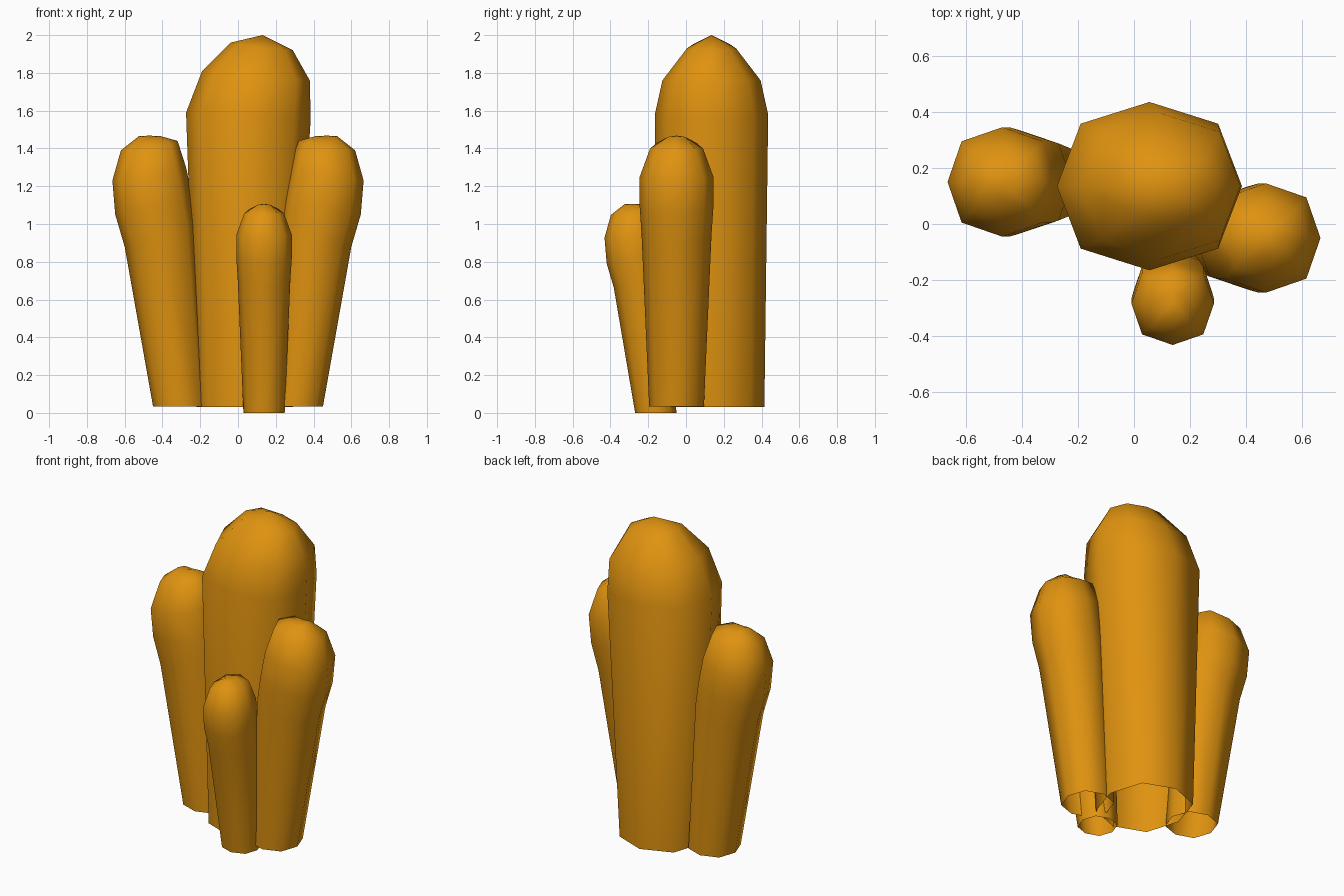
import bpy, bmesh, math
from mathutils import Matrix

if "Cube" in bpy.data.objects:
    bpy.data.objects.remove(bpy.data.objects["Cube"])

mat = bpy.data.materials.new("orange")
mat.diffuse_color = (0.74, 0.29, 0.005, 1)
mat.use_nodes = True
mat.node_tree.nodes["Principled BSDF"].inputs["Base Color"].default_value = mat.diffuse_color


def column(name, rings, tip, matrix):
    """Open-bottomed eight-sided stalk; ring = (x_low, z_low, x_high, z_high, y_radius, y_edge_z)."""
    bm = bmesh.new()
    loops = []
    for xl, zl, xr, zr, ry, zm in rings:
        loop = []
        for i in range(8):
            a = i * math.pi / 4
            k = 1.05 if i % 2 else 1.0      # slightly squared octagon
            c, s = math.cos(a) * k, math.sin(a) * k
            side = zr if c > 0 else zl
            z = zm + (side - zm) * abs(c)
            loop.append(bm.verts.new(((xl + xr) / 2 + c * (xr - xl) / 2, s * ry, z)))
        loops.append(loop)
    for a, b in zip(loops, loops[1:]):
        for i in range(8):
            j = (i + 1) % 8
            bm.faces.new((a[i], a[j], b[j], b[i]))
    # closed rounded tip
    top = bm.verts.new((tip[0], 0, tip[1]))
    for i in range(8):
        bm.faces.new((loops[-1][i], loops[-1][(i + 1) % 8], top))
    bm.transform(matrix)
    bmesh.ops.recalc_face_normals(bm, faces=bm.faces)
    for f in bm.faces:
        f.smooth = True
    me = bpy.data.meshes.new(name)
    bm.to_mesh(me)
    bm.free()
    me.materials.append(mat)
    ob = bpy.data.objects.new(name, me)
    bpy.context.collection.objects.link(ob)


# tall central stalk
column("tall_stalk", [
    (-0.22, 0.03, 0.29, 0.03, 0.28, 0.03),
    (-0.275, 1.59, 0.385, 1.56, 0.30, 1.58),
    (-0.19, 1.81, 0.38, 1.76, 0.26, 1.76),
    (-0.04, 1.96, 0.29, 1.92, 0.13, 1.93),
], (0.13, 2.0), Matrix.Translation((0, 0.135, 0)))


# leaning club-shaped stalks share one profile
def club(base):
    return [
        (0.16, base, 0.45, base, 0.145, base),
        (0.22, 1.00, 0.60, 0.88, 0.185, 0.94),
        (0.24, 1.13, 0.65, 1.05, 0.195, 1.09),
        (0.275, 1.30, 0.665, 1.23, 0.195, 1.25),
        (0.32, 1.44, 0.62, 1.39, 0.14, 1.40),
        (0.41, 1.465, 0.525, 1.465, 0.06, 1.45),
    ]


tip = (0.47, 1.468)
column("right_stalk", club(0.035), tip, Matrix.Translation((0, -0.05, 0)))
column("left_stalk", club(0.035), tip,
       Matrix.Translation((0, 0.15, 0)) @ Matrix.Diagonal((-1, 1, 1, 1)))
column("small_front_stalk", club(0.0), tip,
       Matrix.Translation((0.138, 0.07, 0)) @ Matrix.Rotation(-math.pi / 2, 4, 'Z')
       @ Matrix.Scale(0.754, 4))
